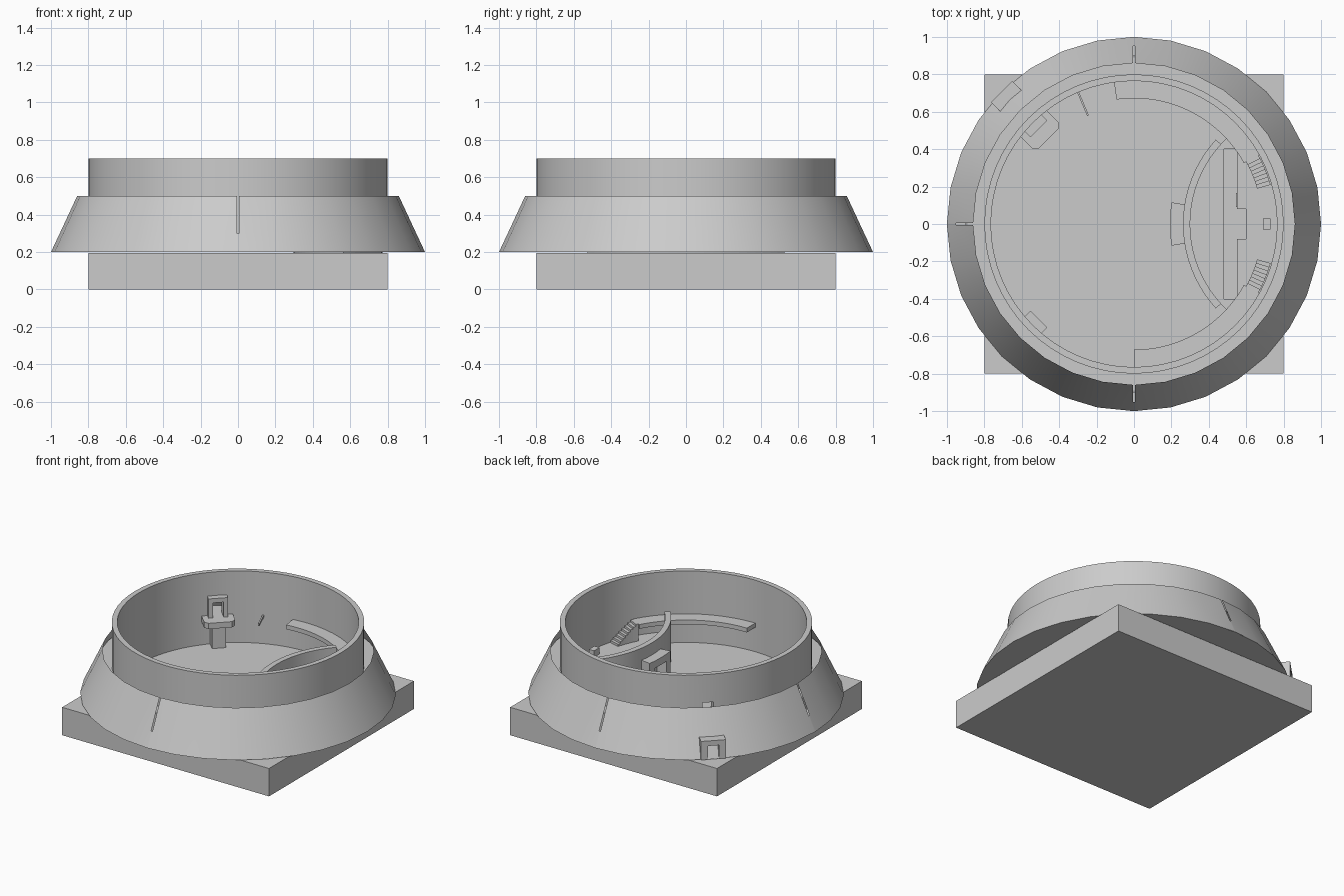
import bpy, bmesh, math
from mathutils import Matrix, Vector

if "Cube" in bpy.data.objects:
    bpy.data.objects.remove(bpy.data.objects["Cube"])

D = math.radians


def finish(name, bm, smooth=False):
    bmesh.ops.recalc_face_normals(bm, faces=bm.faces)
    me = bpy.data.meshes.new(name)
    bm.to_mesh(me)
    bm.free()
    ob = bpy.data.objects.new(name, me)
    bpy.context.collection.objects.link(ob)
    if smooth:
        bpy.context.view_layer.objects.active = ob
        ob.select_set(True)
        bpy.ops.object.shade_smooth_by_angle(angle=D(30))
        ob.select_set(False)
    return ob


def prism(name, pts, z0, z1, smooth=False):
    bm = bmesh.new()
    f = bm.faces.new([bm.verts.new((x, y, z0)) for x, y in pts])
    ext = bmesh.ops.extrude_face_region(bm, geom=[f])
    top = [v for v in ext["geom"] if isinstance(v, bmesh.types.BMVert)]
    bmesh.ops.translate(bm, verts=top, vec=(0, 0, z1 - z0))
    return finish(name, bm, smooth)


def arc(r, a0, a1, n, cx=0.0):
    return [(cx + r * math.cos(D(a0 + (a1 - a0) * i / n)),
             r * math.sin(D(a0 + (a1 - a0) * i / n))) for i in range(n + 1)]


def sector(name, r0, r1, a0, a1, z0, z1, n=12, cx=0.0):
    return prism(name, arc(r0, a0, a1, n, cx) + arc(r1, a1, a0, n, cx), z0, z1, n > 4)


def polar_block(name, az, r0, r1, t0, t1, z0, z1):
    # block placed by compass angle, radial range and sideways range
    u = Vector((math.cos(D(az)), math.sin(D(az))))
    v = Vector((-u.y, u.x))
    return prism(name, [tuple(u * r + v * t) for r, t in
                        ((r0, t0), (r1, t0), (r1, t1), (r0, t1))], z0, z1)


def portal(name, az, r0, r1, half, open_half, z0, z1, lintel):
    for s, side in ((-1, "right"), (1, "left")):
        t = sorted((s * open_half, s * half))
        polar_block(f"{name}_{side}_jamb", az, r0, r1, t[0], t[1], z0, z1 - lintel)
    polar_block(f"{name}_lintel", az, r0, r1, -half, half, z1 - lintel, z1)


def revolve(name, profile, n, closed=True):
    bm = bmesh.new()
    rings = [[bm.verts.new((r * math.cos(2 * math.pi * i / n),
                            r * math.sin(2 * math.pi * i / n), z))
              for i in range(n)] for r, z in profile]
    m = len(rings)
    for k in range(m if closed else m - 1):
        a, b = rings[k], rings[(k + 1) % m]
        for i in range(n):
            j = (i + 1) % n
            bm.faces.new((a[i], a[j], b[j], b[i]))
    return finish(name, bm, True)


def cut(ob, cutter):
    cutter.hide_render = True
    cutter.hide_viewport = True
    mod = ob.modifiers.new("cut", "BOOLEAN")
    mod.object = cutter
    mod.operation = "DIFFERENCE"
    mod.solver = "EXACT"


# Square base slab
prism("base_slab", [(-.8, -.8), (.8, -.8), (.8, .8), (-.8, .8)], 0, .195)

# Round floor
bm = bmesh.new()
bmesh.ops.create_circle(bm, cap_ends=True, segments=32, radius=1,
                        matrix=Matrix.Translation((0, 0, .2)))
finish("floor", bm)

# Sloped skirt, a thin shell with three narrow slits
slits = (90, 180, 270)
angles = [i * 11.25 for i in range(32) if i * 11.25 not in slits]
angles = sorted(angles + [s + d for s in slits for d in (-.3, .3)])
bm = bmesh.new()
rows = [[bm.verts.new((r * math.cos(D(a)), r * math.sin(D(a)), z)) for a in angles]
        for r, z in ((1, .2), (.953, .3), (.86, .5))]
for k in range(2):
    for i in range(len(angles)):
        j = (i + 1) % len(angles)
        if k == 1 and 0 < angles[j] - angles[i] < 1:
            continue
        bm.faces.new((rows[k][i], rows[k][j], rows[k + 1][j], rows[k + 1][i]))
finish("skirt_wall", bm, True)

# Walkway behind the skirt top
revolve("walkway", [(.80, .4), (.90, .4)], 32, closed=False)

# Upright drum with a doorway onto the walkway
drum = revolve("drum_wall", [(.8, .2), (.8, .7), (.765, .7), (.765, .2)], 64)
cut(drum, polar_block("doorway_cutter", 135, .65, .9, -.035, .035, .4, .505))

# Outer gate, upper and lower inner doors
portal("outer_gate", 135, .91, 1.0, .08, .036, .2, .33, .035)
portal("balcony_door", 135, .72, .775, .063, .035, .4, .535, .03)
portal("floor_door", 225, .72, .775, .063, .035, .2, .335, .03)

# Balcony with clipped corners and its support
u, v = Vector((-.7071, .7071)), Vector((-.7071, -.7071))
prism("balcony", [tuple(u * r + v * t) for r, t in
                  ((.775, -.1), (.67, -.1), (.645, -.075), (.645, .075), (.67, .1), (.775, .1))],
      .36, .4)
polar_block("balcony_support", 135, .69, .775, -.045, .045, .2, .36)

# Narrow plank sticking out of the wall
polar_block("wall_plank", 113, .63, .775, -.005, .005, .385, .4)

# Raised stage behind a curved screen wall
sector("screen_wall", .63, .668, 137.5, 222.5, .2, .485, 20, cx=.93)
stage = prism("stage", arc(.632, 223, 137, 20, .93) + arc(.772, 43, -43, 24), .195, .28)
cut(stage, prism("pit_cutter", [(.48, -.4), (.55, -.4), (.55, -.08), (.6, -.08), (.6, .08),
                                (.55, .08), (.55, .4), (.48, .4)], .205, .4))
for i in range(3):
    prism(f"pit_step_{i}", [(.545 + i * .018, .09), (.6, .09), (.6, .165), (.545 + i * .018, .165)],
          .2, .235 + i * .022)
prism("stage_box", [(.69, -.03), (.73, -.03), (.73, .03), (.69, .03)], .28, .325)

# Main portal in front of the screen wall
sector("portal_lintel", .66, .738, 171, 189, .35, .4, 8, cx=.93)
for a in (171, 185):
    sector("portal_jamb", .66, .738, a, a + 4, .2, .35, 3, cx=.93)

# Galleries and curved stairs on both sides of the stage
for s, end, side in ((1, 98, "back"), (-1, 90, "front")):
    sector(f"{side}_gallery", .672, .772, s * 29, s * end, .37, .4, 24)
    for i in range(8):
        a = 16 + i * 1.63
        sector(f"{side}_stair_{i}", .685, .76, s * a, s * (a + 1.63), .2, .295 + i * .015, 1)
